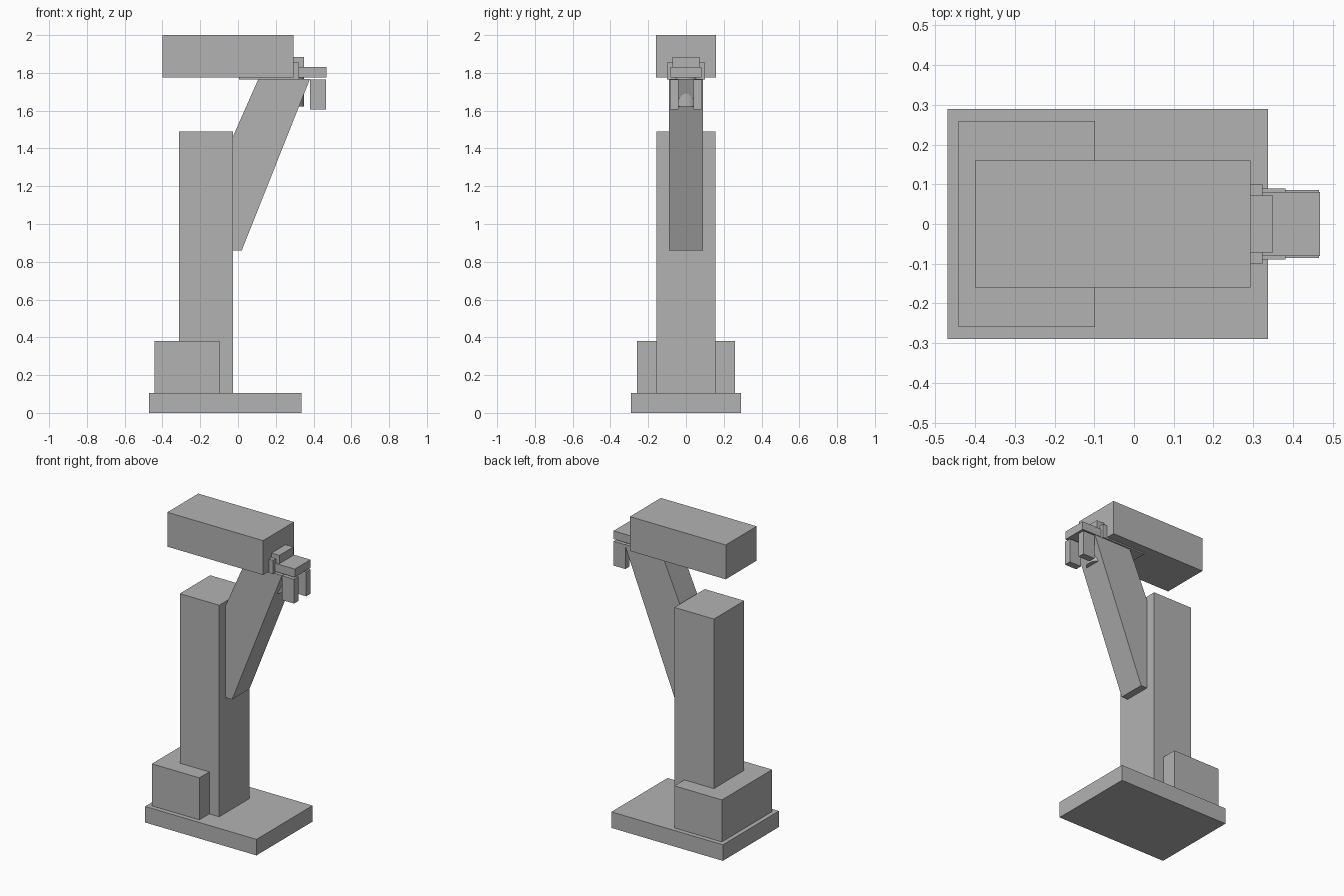
import bpy
import bmesh

if "Cube" in bpy.data.objects:
    bpy.data.objects.remove(bpy.data.objects["Cube"], do_unlink=True)

GREY = (0.45, 0.45, 0.45, 1.0)
grey = bpy.data.materials.new("plain grey")
grey.use_nodes = True
grey.diffuse_color = GREY
grey.node_tree.nodes["Principled BSDF"].inputs["Base Color"].default_value = GREY


def add_object(name, bm):
    bmesh.ops.recalc_face_normals(bm, faces=bm.faces)
    mesh = bpy.data.meshes.new(name)
    bm.to_mesh(mesh)
    bm.free()
    mesh.materials.append(grey)
    obj = bpy.data.objects.new(name, mesh)
    bpy.context.collection.objects.link(obj)
    return obj


def prism(name, profile, y0, y1):
    """Extrude an x-z outline from y0 to y1."""
    bm = bmesh.new()
    face = bm.faces.new([bm.verts.new((x, y0, z)) for x, z in profile])
    result = bmesh.ops.extrude_face_region(bm, geom=[face])
    verts = [v for v in result["geom"] if isinstance(v, bmesh.types.BMVert)]
    bmesh.ops.translate(bm, verts=verts, vec=(0, y1 - y0, 0))
    return add_object(name, bm)


def box(name, x, y, z):
    outline = [(x[0], z[0]), (x[1], z[0]), (x[1], z[1]), (x[0], z[1])]
    return prism(name, outline, *y)


def centred_box(name, x, half_width, z):
    return box(name, x, (-half_width, half_width), z)


# Stand
centred_box("base_plate", (-0.47, 0.337), 0.29, (0, 0.105))
centred_box("rear_housing", (-0.442, -0.098), 0.26, (0.105, 0.38))
centred_box("column", (-0.312, -0.026), 0.157, (0.105, 1.49))

# Slanted support arm
prism("support_arm", [(-0.026, 0.86), (0.02, 0.86), (0.381, 1.768),
                      (0.108, 1.768), (-0.026, 1.465)], -0.09, 0.09)

# Head and its mounting bracket
centred_box("head", (-0.4, 0.294), 0.16, (1.775, 2.0))
centred_box("head_bracket", (0.005, 0.324), 0.1, (1.766, 1.856))

# Nose block, eyepiece plate and hanging fingers
centred_box("nose_block", (0.21, 0.35), 0.072, (1.78, 1.885))
centred_box("front_plate", (0.28, 0.468), 0.081, (1.776, 1.83))
for side, sign in (("left", 1), ("right", -1)):
    y = sorted((sign * 0.04, sign * 0.085))
    box("finger_" + side, (0.38, 0.466), y, (1.605, 1.764))

# Round post behind the fingers
bpy.ops.mesh.primitive_cylinder_add(vertices=32, radius=0.07, depth=0.16,
                                    location=(0.28, 0, 1.702))
post = bpy.context.object
post.name = "round_post"
post.data.materials.append(grey)
bpy.ops.object.shade_smooth_by_angle()
